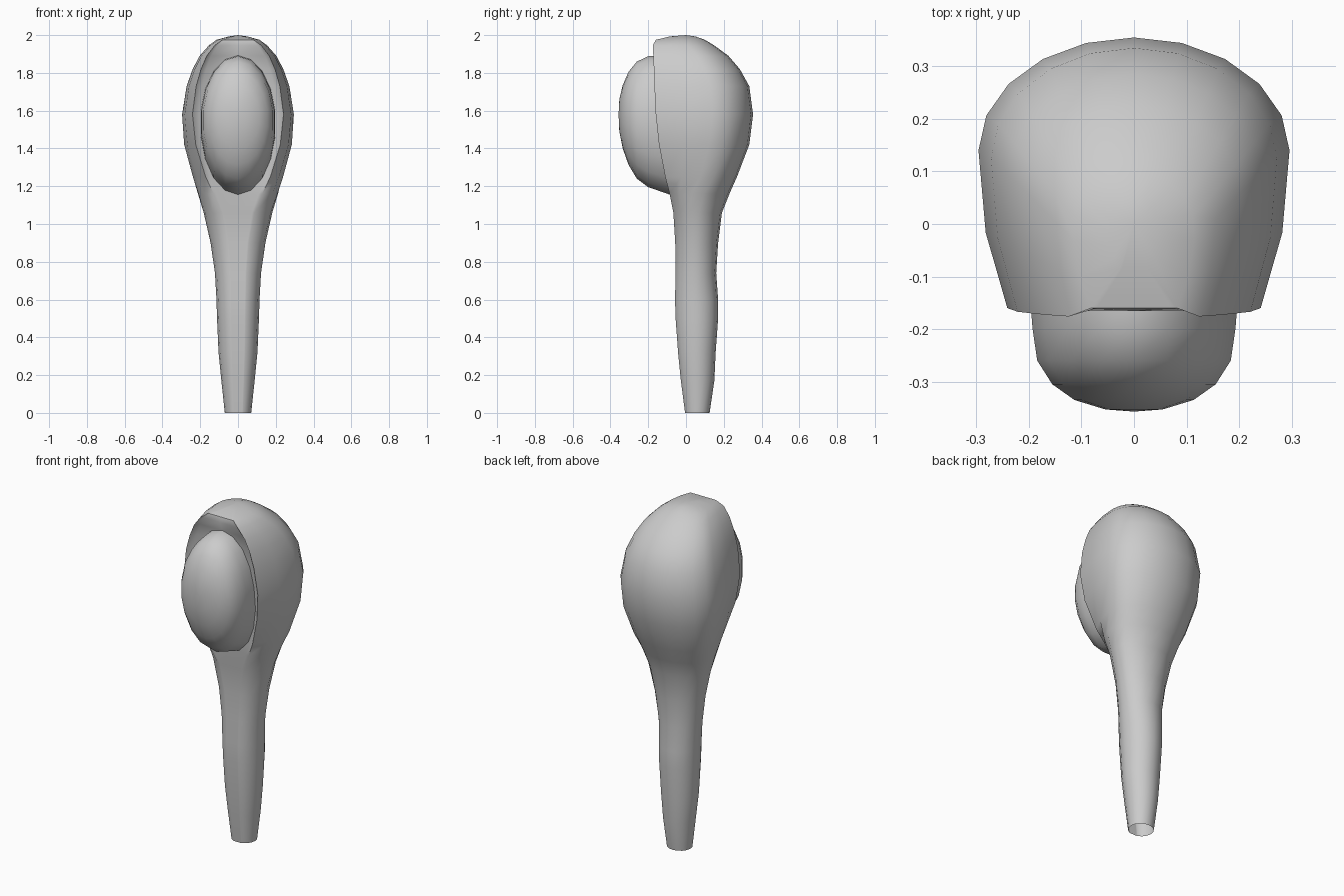
import bpy, bmesh, math

if "Cube" in bpy.data.objects:
    bpy.data.objects.remove(bpy.data.objects["Cube"])

grey = bpy.data.materials.new("plain grey")
grey.diffuse_color = (0.6, 0.6, 0.6, 1)
grey.use_nodes = True
grey.node_tree.nodes["Principled BSDF"].inputs["Base Color"].default_value = grey.diffuse_color


def loft(name, rings, cap_first=None, cap_last=None):
    """Skin closed rings of points; optional pole points close the ends."""
    bm = bmesh.new()
    rows = [[bm.verts.new(p) for p in r] for r in rings]
    n = len(rows[0])
    for a, b in zip(rows, rows[1:]):
        for i in range(n):
            j = (i + 1) % n
            bm.faces.new((a[i], a[j], b[j], b[i]))
    for pole, row in ((cap_first, rows[0]), (cap_last, rows[-1])):
        if pole:
            v = bm.verts.new(pole)
            for i in range(n):
                bm.faces.new((row[i], row[(i + 1) % n], v))
    bmesh.ops.recalc_face_normals(bm, faces=bm.faces)
    me = bpy.data.meshes.new(name)
    bm.to_mesh(me)
    bm.free()
    me.materials.append(grey)
    ob = bpy.data.objects.new(name, me)
    bpy.context.collection.objects.link(ob)
    bpy.context.view_layer.objects.active = ob
    ob.select_set(True)
    bpy.ops.object.shade_smooth_by_angle(angle=math.radians(50))
    ob.select_set(False)
    return ob


def body_ring(z, front, back, w, clip, groove):
    """Oval slice whose front is cut off at `clip` of its depth, with a groove behind the rim."""
    mid = front + (back - front) * (0.5 + 0.08 * (clip < 0.8))
    deep = (mid - front) / clip
    t0 = math.acos(clip)
    pts = []
    for i in range(15):
        t = t0 + (2 * math.pi - 2 * t0) * i / 14
        c = math.cos(t)
        y = mid - c * (deep if c > 0 else back - mid)
        pts.append((w * math.sin(t), y, z))
    xr = w * math.sin(t0)
    return pts + [(x * xr, front + groove, z) for x in (-0.86, 0, 0.86)]


# Stalk and hood: height, front y, back y, half width, front clip, groove depth
slices = [
    (0.0, -0.005, 0.125, 0.07, 0.93, 0), (0.17, -0.027, 0.15, 0.088, 0.93, 0),
    (0.32, -0.042, 0.157, 0.103, 0.93, 0), (0.5, -0.055, 0.17, 0.111, 0.93, 0),
    (0.6, -0.058, 0.17, 0.114, 0.93, 0), (0.74, -0.055, 0.16, 0.122, 0.93, 0),
    (0.9, -0.057, 0.17, 0.145, 0.92, 0), (1.06, -0.067, 0.19, 0.182, 0.88, 0),
    (1.16, -0.087, 0.23, 0.214, 0.80, 0), (1.25, -0.11, 0.27, 0.24, 0.70, 0.02),
    (1.42, -0.143, 0.335, 0.285, 0.62, 0.03), (1.58, -0.16, 0.355, 0.296, 0.58, 0.03),
    (1.73, -0.167, 0.335, 0.272, 0.58, 0.03), (1.82, -0.17, 0.285, 0.24, 0.58, 0.03),
    (1.89, -0.173, 0.225, 0.203, 0.58, 0.025), (1.945, -0.176, 0.15, 0.155, 0.6, 0.01),
    (1.975, -0.16, 0.1, 0.115, 0.7, 0), (1.993, -0.085, 0.05, 0.05, 0.85, 0),
]
loft("stalk_and_hood", [body_ring(*s) for s in slices], cap_last=(0, 0, 2.0))

# Oval dome set in the hood: y, bottom z, top z, half width
dome = [
    (-0.353, 1.49, 1.66, 0.055), (-0.335, 1.40, 1.735, 0.115), (-0.305, 1.315, 1.805, 0.158),
    (-0.26, 1.24, 1.86, 0.187), (-0.2, 1.195, 1.888, 0.196), (-0.15, 1.178, 1.892, 0.2),
    (-0.07, 1.15, 1.892, 0.2),
]
rings = []
for y, lo, hi, w in dome:
    rings.append([(w * math.sin(a), y, (lo + hi) / 2 + (hi - lo) / 2 * math.cos(a))
                  for a in (2 * math.pi * k / 18 for k in range(18))])
loft("front_dome", rings, cap_first=(0, -0.357, 1.58))
